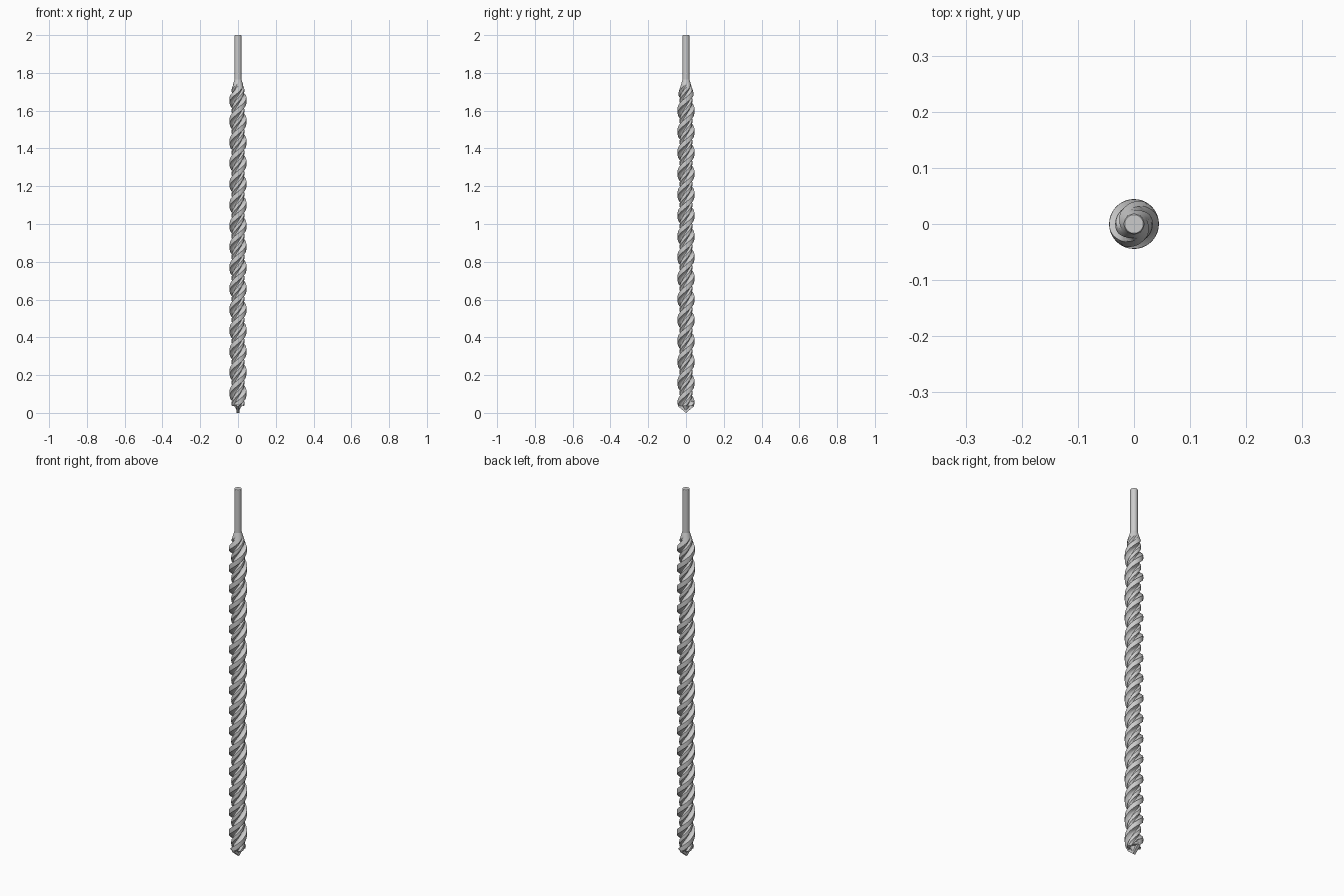
import bpy, bmesh, math

if "Cube" in bpy.data.objects:
    bpy.data.objects.remove(bpy.data.objects["Cube"])

PITCH = 0.2215        # height of one full turn of the flutes
PHASE_Z = 1.655       # height where the main lands point along x
Z0, Z1 = 0.036, 1.765
SHANK_R = 0.0185
# half cross-section (degrees, radius): main land, flute, minor land, flute
HALF = [(-24, .044), (-12, .0443), (0, .0443), (12, .0443), (24, .044),
        (31, .033), (40, .026), (52, .024), (63, .027), (72, .033),
        (81, .0335), (90, .0335), (99, .0335), (108, .033),
        (117, .027), (128, .024), (140, .026), (149, .033)]
SECTION = [(a + t, r) for t in (0, 180) for a, r in HALF]


def finish(name, bm, angle=32):
    bmesh.ops.recalc_face_normals(bm, faces=bm.faces[:])
    mesh = bpy.data.meshes.new(name)
    bm.to_mesh(mesh)
    bm.free()
    ob = bpy.data.objects.new(name, mesh)
    bpy.context.collection.objects.link(ob)
    bpy.ops.object.select_all(action='DESELECT')
    ob.select_set(True)
    bpy.context.view_layer.objects.active = ob
    bpy.ops.object.shade_smooth_by_angle(angle=math.radians(angle))
    return ob


def loft(name, rings, angle=32):
    bm = bmesh.new()
    loops = [[bm.verts.new(p) for p in ring] for ring in rings]
    n = len(loops[0])
    for a, b in zip(loops, loops[1:]):
        for i in range(n):
            j = (i + 1) % n
            bm.faces.new((a[i], a[j], b[j], b[i]))
    bm.faces.new(loops[0][::-1])
    bm.faces.new(loops[-1])
    return finish(name, bm, angle)


def limit(z):
    """Largest radius at a height: short chamfer below, runout cone above."""
    top = 0.046 - max(0, z - 1.675) / (Z1 - 1.675) * (0.046 - SHANK_R)
    bottom = 0.036 + (z - Z0) * 1.0
    return min(top, bottom)


# fluted body: cross-section swept along a right-handed helix
steps = 340
rings = []
for k in range(steps + 1):
    z = Z0 + (Z1 - Z0) * k / steps
    turn = 2 * math.pi * (z - PHASE_Z) / PITCH
    ring = []
    for a, r in SECTION:
        rr = min(r, limit(z))
        t = math.radians(a) + turn
        ring.append((rr * math.cos(t), rr * math.sin(t), z))
    rings.append(ring)
loft("fluted_body", rings)

# plain round shank with a tiny edge bevel
N = 32
profile = [(1.70, SHANK_R), (1.997, SHANK_R), (2.0, SHANK_R - 0.002)]
loft("shank", [[(r * math.cos(2 * math.pi * i / N), r * math.sin(2 * math.pi * i / N), z)
                for i in range(N)] for z, r in profile])

# pointed cutting plate set across the main lands
outline = [(0, 0), (0.041, 0.034), (0.043, 0.062), (-0.043, 0.062), (-0.041, 0.034)]
tip = loft("cutting_plate", [[(x, y, z) for x, z in outline] for y in (-0.007, 0.007)], 20)
tip.rotation_euler.z = 2 * math.pi * (0.048 - PHASE_Z) / PITCH

# small cone filling the centre of the point
bm = bmesh.new()
bmesh.ops.create_cone(bm, cap_ends=True, segments=24, radius1=0.004, radius2=0.022, depth=0.03)
bmesh.ops.translate(bm, verts=bm.verts[:], vec=(0, 0, 0.025))
finish("point_core", bm)
